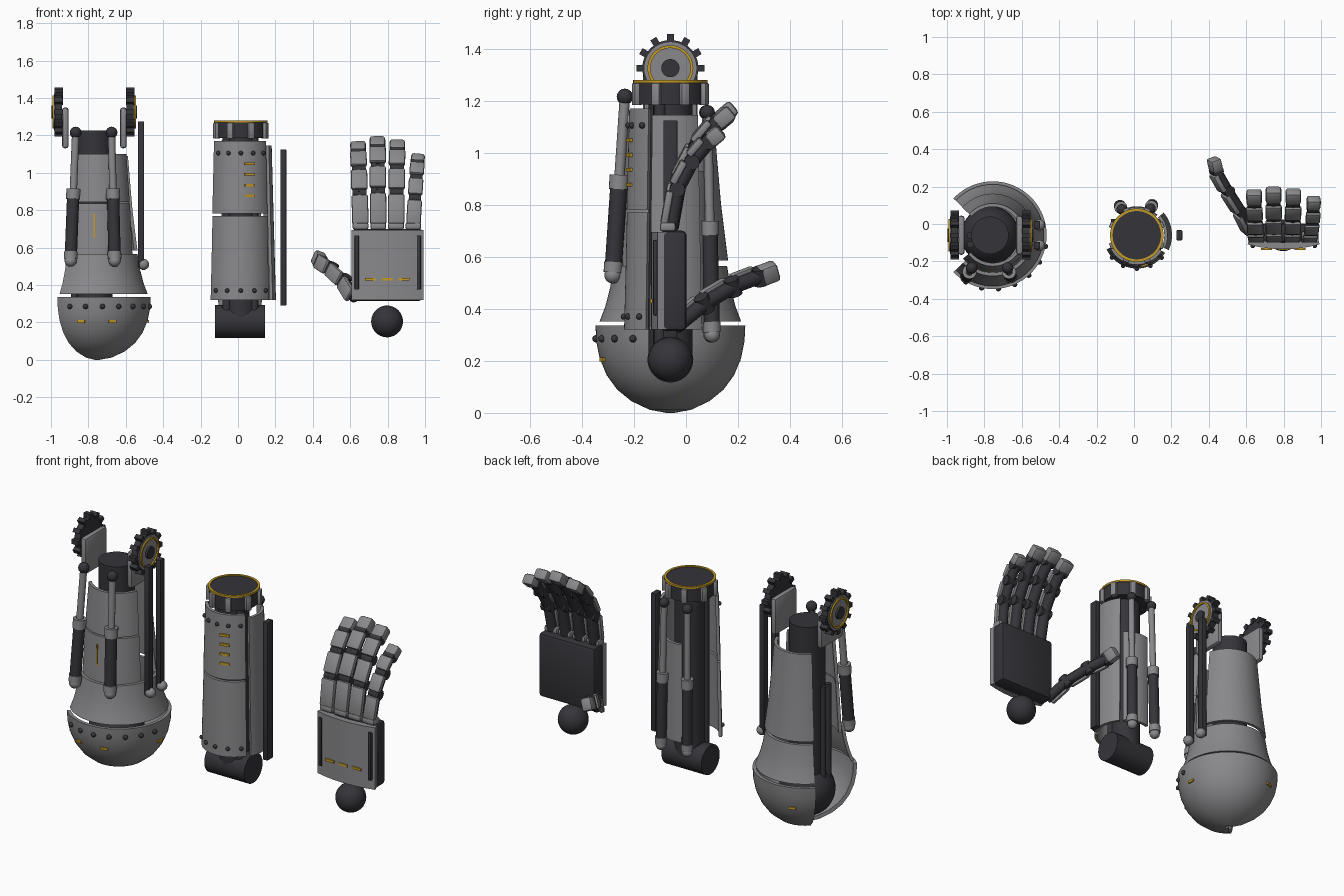
import bpy, bmesh
from math import radians, cos, sin
from mathutils import Matrix, Vector

cube = bpy.data.objects.get("Cube")
if cube:
    bpy.data.objects.remove(cube)


def material(name, rgb):
    m = bpy.data.materials.new(name)
    m.use_nodes = True
    m.diffuse_color = (*rgb, 1)
    m.node_tree.nodes["Principled BSDF"].inputs["Base Color"].default_value = (*rgb, 1)
    return m


GREY = material("armour grey", (0.25, 0.25, 0.26))
DARK = material("dark steel", (0.035, 0.035, 0.042))
GOLD = material("gold", (0.55, 0.33, 0.02))


def finish(name, bm, mat):
    bmesh.ops.recalc_face_normals(bm, faces=bm.faces[:])
    me = bpy.data.meshes.new(name)
    bm.to_mesh(me)
    bm.free()
    me.materials.append(mat)
    for p in me.polygons:
        p.use_smooth = True
    me.set_sharp_from_angle(angle=radians(35))
    ob = bpy.data.objects.new(name, me)
    bpy.context.scene.collection.objects.link(ob)
    return ob


def move(*c):
    return Matrix.Translation(c)


def around(centre, az, r, z):
    """Frame on a ring: local x points outwards."""
    return move(*centre, z) @ Matrix.Rotation(radians(az), 4, 'Z') @ move(r, 0, 0)


def box(name, size, m, mat, bevel=0):
    bm = bmesh.new()
    bmesh.ops.create_cube(bm, size=1, matrix=Matrix.Diagonal((*size, 1)))
    if bevel:
        bmesh.ops.bevel(bm, geom=bm.edges[:], offset=bevel, segments=2, affect='EDGES', profile=0.5)
    bm.transform(m)
    return finish(name, bm, mat)


def rod(name, a, b, r, mat, segs=32):
    a, b = Vector(a), Vector(b)
    bm = bmesh.new()
    bmesh.ops.create_cone(bm, cap_ends=True, segments=segs, radius1=r, radius2=r, depth=(b - a).length)
    bm.transform(Matrix.Translation((a + b) / 2) @ (b - a).to_track_quat('Z', 'Y').to_matrix().to_4x4())
    return finish(name, bm, mat)


def balls(name, centres, r, mat, segs=16):
    bm = bmesh.new()
    for c in centres:
        bmesh.ops.create_uvsphere(bm, u_segments=segs, v_segments=segs // 2, radius=r, matrix=move(*c))
    return finish(name, bm, mat)


def shell(name, outer, a0, a1, m, mat, t=0.018, lift=0):
    """Thick lathed plate from a (radius, height) profile between two angles."""
    n = len(outer)
    inner = [(max(r - t, 0.002), z + lift * (1 - j / (n - 1))) for j, (r, z) in enumerate(outer)]
    loop = outer + inner[::-1]
    steps = max(6, int((a1 - a0) / 5))
    bm = bmesh.new()
    rows = []
    for i in range(steps + 1):
        a = radians(a0 + (a1 - a0) * i / steps)
        rows.append([bm.verts.new((r * cos(a), r * sin(a), z)) for r, z in loop])
    k = len(loop)
    for p, q in zip(rows, rows[1:]):
        for j in range(k):
            bm.faces.new((p[j], q[j], q[(j + 1) % k], p[(j + 1) % k]))
    if a1 - a0 < 360:
        for p in (rows[0], rows[-1]):
            for j in range(n - 1):
                bm.faces.new((p[j], p[j + 1], p[k - 2 - j], p[k - 1 - j]))
    else:
        bmesh.ops.remove_doubles(bm, verts=bm.verts[:], dist=1e-5)
    bm.transform(m)
    return finish(name, bm, mat)


def piston(name, top, low, r, cut):
    top, low = Vector(top), Vector(low)
    mid = low.lerp(top, cut)
    d = (top - low).normalized()
    balls(name + "_top_joint", [top], r * 0.95, DARK)
    rod(name + "_rod", mid, top, r * 0.6, GREY, 16)
    rod(name + "_collar", mid - d * 0.03, mid + d * 0.025, r * 1.15, GREY, 20)
    rod(name + "_cylinder", low, mid, r, DARK, 20)
    rod(name + "_foot", low - d * 0.01, low + d * 0.03, r * 1.1, GREY, 20)
    balls(name + "_foot_joint", [low - d * 0.02], r, GREY)


# ---- Upper arm: open shoulder bowl, skirt and split sleeve
UC = (-0.755, -0.06)
U = move(*UC, 0)
bowl = [(0.015, 0), (0.08, 0.012), (0.15, 0.045), (0.205, 0.09), (0.245, 0.145),
        (0.272, 0.21), (0.285, 0.275), (0.288, 0.335)]
shell("shoulder_bowl", bowl, -137, 137, U, GREY, 0.02, 0.02)
shell("shoulder_skirt", [(0.272, 0.352), (0.25, 0.41), (0.232, 0.48), (0.218, 0.565)], -137, 137, U, GREY)
shell("sleeve_front_lower", [(0.202, 0.53), (0.186, 0.835)], -142, -18, U, GREY)
shell("sleeve_front_upper", [(0.185, 0.843), (0.166, 1.1)], -142, -18, U, GREY)
shell("sleeve_back", [(0.222, 0.585), (0.195, 0.8), (0.17, 1.09)], 12, 138, U, GREY)
balls("bowl_bolts", [around(UC, -120 + 18 * i, 0.288, 0.285).translation for i in range(7)], 0.014, DARK)
for i, az in enumerate((-108, -72, 0, 110)):
    box(f"bowl_marker_{i}", (0.009, 0.042, 0.014), around(UC, az, 0.275, 0.205), GOLD)
box("sleeve_stripe", (0.009, 0.009, 0.135), around(UC, -94, 0.191, 0.715), GOLD)

# Inner ball, core column and cables
balls("shoulder_ball", [(-0.77, -0.06, 0.21)], 0.155, DARK, 40)
rod("upper_core", (-0.77, -0.06, 0.25), (-0.77, -0.06, 1.225), 0.1, DARK, 40)
for i, y in enumerate((-0.11, -0.06)):
    rod(f"core_cable_{i}", (-0.875, y, 0.25), (-0.875, y, 0.85), 0.018, DARK, 16)

# Elbow gears on side brackets, mirrored left and right
for side, s in (("right", -1), ("left", 1)):
    def hinge(d, z=1.325):
        return (-0.768 + s * d, -0.06, z)
    box(f"{side}_gear_bracket", (0.036, 0.21, 0.22), move(*hinge(0.155, 1.24)), GREY, 0.016)
    rod(f"{side}_gear", hinge(0.172), hinge(0.21), 0.108, DARK, 40)
    rod(f"{side}_gear_face", hinge(0.205), hinge(0.215), 0.1, GREY, 40)
    rod(f"{side}_gear_hub", hinge(0.2), hinge(0.228), 0.035, DARK, 24)
    turn = Matrix.Rotation(radians(90), 4, 'Y')
    shell(f"{side}_gear_ring", [(0.088, -0.008), (0.088, 0.008)], 0, 360,
          move(*hinge(0.215)) @ turn, GOLD, 0.011)
    for i in range(12):
        spin = Matrix.Rotation(radians(30 * i), 4, 'X')
        box(f"{side}_gear_tooth_{i}", (0.046, 0.026, 0.036), move(*hinge(0.191)) @ spin @ move(0, 0, 0.113), DARK)
    piston(f"{side}_upper_piston", (-0.772 + s * 0.096, -0.235, 1.215), (-0.777 + s * 0.117, -0.28, 0.55), 0.033, 0.51)

# Outer rails on the upper arm
for i, y in enumerate((-0.115, -0.005)):
    box(f"upper_rail_{i}", (0.033, 0.04, 0.78), move(-0.518, y, 0.885), DARK, 0.004)
    balls(f"upper_rail_foot_{i}", [(-0.505, y, 0.51)], 0.03, GREY)

# ---- Forearm: elbow drum, core, plates and wrist collar
FC = (0.015, -0.06)
F = move(*FC, 0)
rod("elbow_drum", (-0.122, -0.06, 0.205), (0.145, -0.06, 0.205), 0.088, DARK, 40)
rod("forearm_core", (*FC, 0.2), (*FC, 1.22), 0.085, DARK, 40)
for i, x in enumerate((-0.06, 0.085)):
    rod(f"forearm_strut_{i}", (x, -0.1, 0.26), (x, -0.1, 1.2), 0.024, DARK, 16)
shell("forearm_front_lower", [(0.178, 0.32), (0.172, 0.55), (0.167, 0.77)], -155, -32, F, GREY)
shell("forearm_front_upper", [(0.168, 0.782), (0.158, 1.17)], -155, -32, F, GREY)
shell("forearm_side", [(0.188, 0.32), (0.18, 0.6), (0.165, 1.145)], -25, 40, F, GREY)
shell("forearm_back", [(0.155, 0.34), (0.15, 0.93)], 45, 108, F, GREY)
for label, z, r in (("lower", 0.37, 0.179), ("upper", 1.105, 0.162)):
    balls(f"forearm_{label}_bolts", [around(FC, -138 + 24 * i, r, z).translation for i in range(5)], 0.012, DARK)
for i in range(4):
    box(f"forearm_marker_{i}", (0.009, 0.055, 0.014), around(FC, -73, 0.166, 0.877 + 0.057 * i), GOLD)
for side, az in (("left", 63), ("right", 120)):
    piston(f"{side}_forearm_piston", around(FC, az, 0.16, 1.155).translation,
           around(FC, az, 0.18, 0.32).translation, 0.03, 0.47)
box("forearm_rail", (0.032, 0.054, 0.835), move(0.242, -0.06, 0.707), DARK, 0.004)

# Wrist collar
rod("wrist_collar", (*FC, 1.185), (*FC, 1.275), 0.136, DARK, 48)
shell("wrist_ring", [(0.143, 1.268), (0.143, 1.28)], 0, 360, F, GOLD, 0.014)
for i in range(8):
    box(f"wrist_clamp_{i}", (0.03, 0.034, 0.085), around(FC, 22.5 + 45 * i, 0.14, 1.225), GREY, 0.005)

# ---- Hand: wrist ball, palm and curved back plate
balls("wrist_ball", [(0.797, -0.06, 0.205)], 0.085, DARK, 40)
box("palm", (0.375, 0.1, 0.385), move(0.8, -0.048, 0.508), DARK, 0.018)
shell("hand_plate", [(0.73, 0.32), (0.73, 0.695)], -105.3, -74.7, move(0.8, 0.595, 0), GREY, 0.035)
for i, x in enumerate((0.635, 0.967)):
    box(f"hand_rail_{i}", (0.022, 0.03, 0.29), move(x, -0.112, 0.52), DARK, 0.005)
for i in range(3):
    box(f"hand_marker_{i}", (0.058, 0.009, 0.014), move(0.708 + 0.09 * i, -0.134, 0.43), GOLD)


def digit(name, points, normal, w):
    """Jointed digit: dark core, grey plate per segment and a solid grey tip."""
    pts = [Vector(p) for p in points]
    for i, (a, b) in enumerate(zip(pts, pts[1:])):
        d = (b - a).normalized()
        n = Vector(normal)
        n = (n - d * n.dot(d)).normalized()
        x = n.cross(d)
        m = Matrix.Translation((a + b) / 2) @ Matrix((x, n, d)).transposed().to_4x4()
        size = (b - a).length
        if i == len(pts) - 2:
            box(f"{name}_tip", (w * 0.95, 0.062, size), m, GREY, 0.014)
        else:
            rod(f"{name}_core_{i}", a, b, w * 0.36, DARK, 16)
            rod(f"{name}_joint_{i}", b - x * w * 0.42, b + x * w * 0.42, 0.03, DARK, 16)
            box(f"{name}_plate_{i}", (w, 0.03, size - 0.022), m @ move(0, 0.027, 0), GREY, 0.01)


# Fingers curl backwards, each scaled from one bend pattern
bends = ((0.18, 10), (0.14, 28), (0.12, 40), (0.075, 50))
for label, x, scale, splay in (("index", 0.655, 1.0, -0.012), ("middle", 0.75, 1.06, -0.004),
                               ("ring", 0.845, 1.02, 0.006), ("little", 0.937, 0.85, 0.022)):
    p = Vector((x, -0.06, 0.71))
    path = [p]
    for length, tilt in bends:
        a = radians(tilt)
        p = p + Vector((splay * length * 2.2, sin(a) * length * scale, cos(a) * length * scale))
        path.append(p)
    box(f"{label}_knuckle", (0.085, 0.06, 0.035), move(x, -0.07, 0.715), GREY, 0.01)
    digit(f"{label}_finger", path, (0, -1, 0), 0.078 if label == "little" else 0.088)

# Thumb reaches out from the heel of the palm
digit("thumb", [(0.625, -0.04, 0.33), (0.57, 0.07, 0.42), (0.5, 0.18, 0.485),
                (0.44, 0.285, 0.525), (0.425, 0.35, 0.55)], (-1, -0.5, 0.35), 0.08)
